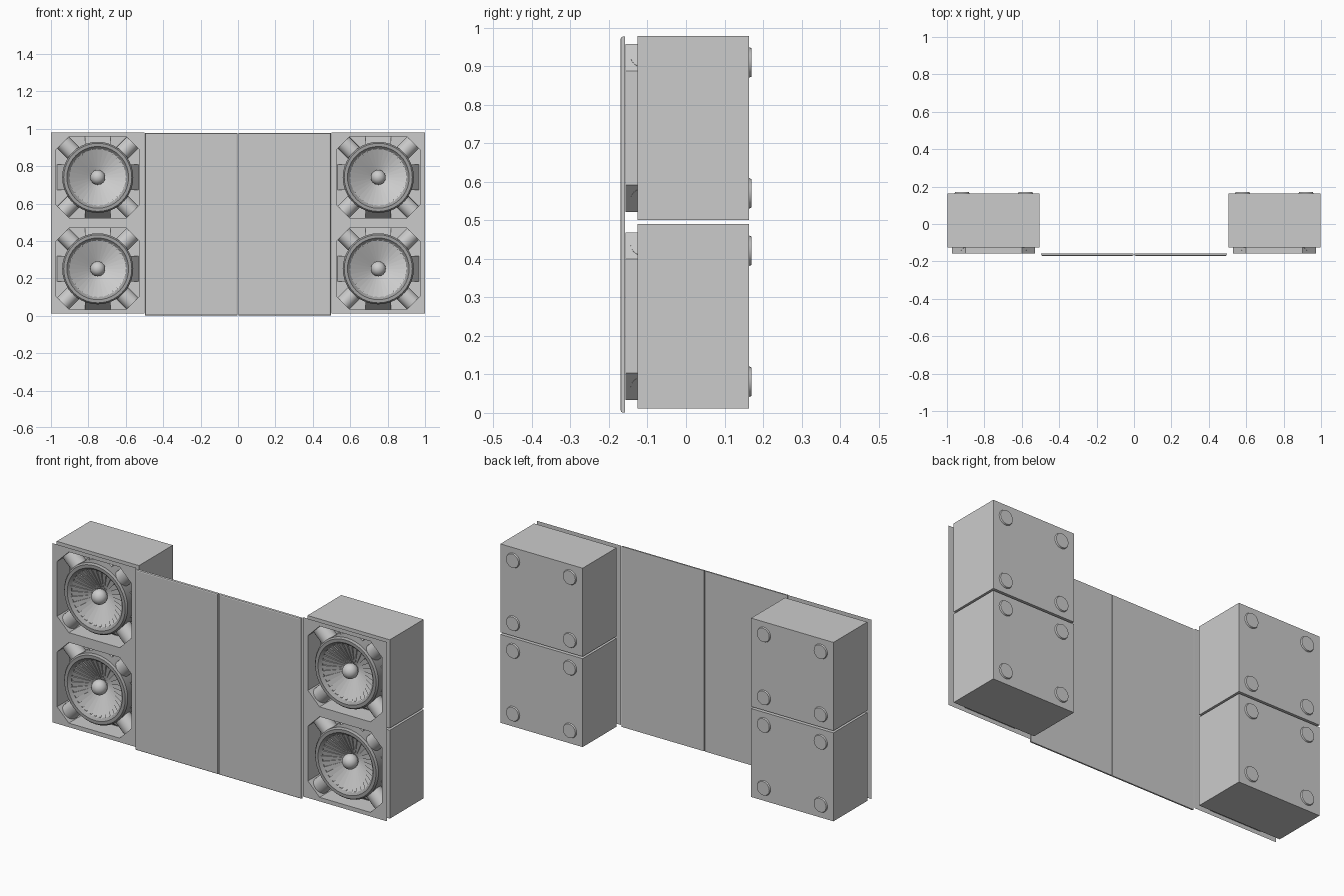
import bpy
import bmesh
from math import sin, cos, pi
from mathutils import Matrix, Vector

if "Cube" in bpy.data.objects:
    bpy.data.objects.remove(bpy.data.objects["Cube"], do_unlink=True)


def material(name, value):
    m = bpy.data.materials.new(name)
    m.use_nodes = True
    colour = (value, value, value, 1)
    m.diffuse_color = colour
    m.node_tree.nodes["Principled BSDF"].inputs["Base Color"].default_value = colour
    return m


GREY = material("plain grey", 0.6)
DARK = material("shadow grey", 0.36)

FRAME_Y, BOX_Y, BACK_Y, FLOOR_Y = -0.157, -0.126, 0.163, -0.05
HALF_X, HALF_Z, CHAMFER = 0.222, 0.218, 0.07


def finish(bm, name, loc=(0, 0, 0), mat=GREY, smooth=False, recalc=True):
    if recalc:
        bmesh.ops.recalc_face_normals(bm, faces=bm.faces)
    mesh = bpy.data.meshes.new(name)
    bm.to_mesh(mesh)
    bm.free()
    mesh.materials.append(mat)
    ob = bpy.data.objects.new(name, mesh)
    ob.location = loc
    bpy.context.collection.objects.link(ob)
    if smooth:
        bpy.ops.object.select_all(action='DESELECT')
        ob.select_set(True)
        bpy.context.view_layer.objects.active = ob
        bpy.ops.object.shade_smooth_by_angle(angle=0.6)
    return ob


def face_front(bm):
    bm.normal_update()
    for f in bm.faces:
        if f.normal.y > 0:
            f.normal_flip()


def octagon(bm, y):
    # two points per corner, going round the opening
    pts = []
    for sx, sz in ((1, 1), (-1, 1), (-1, -1), (1, -1)):
        a = (sx * HALF_X, y, sz * (HALF_Z - CHAMFER))
        b = (sx * (HALF_X - CHAMFER), y, sz * HALF_Z)
        pts += [a, b] if sx == sz else [b, a]
    return [bm.verts.new(p) for p in pts]


def rectangle(bm, x, y, top, bottom):
    return [bm.verts.new(p) for p in
            ((x, y, top), (-x, y, top), (-x, y, -bottom), (x, y, -bottom))]


def holed_face(bm, outer, hole):
    for k in range(4):
        n = (k + 1) % 4
        bm.faces.new((outer[k], hole[2 * k], hole[2 * k + 1]))
        bm.faces.new((outer[k], hole[2 * k + 1], hole[2 * n], outer[n]))


def bridge(bm, a, b):
    for k in range(len(a)):
        n = (k + 1) % len(a)
        bm.faces.new((a[k], a[n], b[n], b[k]))


def lathe(name, profile, loc, mat=GREY, n=40):
    # spin (radius, y) points round the y axis
    bm = bmesh.new()
    rings = [[bm.verts.new((r * cos(2 * pi * i / n), y, r * sin(2 * pi * i / n)))
              for i in range(n)] for r, y in profile]
    for a, b in zip(rings, rings[1:]):
        bridge(bm, a, b)
    return finish(bm, name, loc, mat, True)


def cabinet(tag, loc):
    bm = bmesh.new()
    front = rectangle(bm, 0.246, BOX_Y, 0.239, 0.239)
    back = rectangle(bm, 0.246, BACK_Y, 0.239, 0.239)
    rim, floor = octagon(bm, BOX_Y), octagon(bm, FLOOR_Y)
    holed_face(bm, front, rim)
    bridge(bm, front, back)
    bridge(bm, rim, floor)
    bm.faces.new(back)
    bm.faces.new(floor)
    finish(bm, tag + "_cabinet", loc)


def front_frame(tag, loc, top, bottom):
    # thin sheet round the opening
    bm = bmesh.new()
    holed_face(bm, rectangle(bm, 0.25, FRAME_Y, top, bottom), octagon(bm, FRAME_Y))
    face_front(bm)
    finish(bm, tag + "_front_frame", loc, recalc=False)
    # collar joining the sheet to the cabinet
    bm = bmesh.new()
    bridge(bm, octagon(bm, FRAME_Y), octagon(bm, BOX_Y))
    bm.normal_update()
    for f in bm.faces:
        if f.normal.dot(f.calc_center_median()) > 0:
            f.normal_flip()
    finish(bm, tag + "_collar", loc, recalc=False)


def pleated_cone(tag, loc, n=32):
    bm = bmesh.new()
    for i in range(n):
        a, b = 2 * pi * i / n, 2 * pi * (i + 1) / n

        def point(r, y, t):
            return bm.verts.new((r * cos(t), y, r * sin(t)))
        in_a, in_b = point(0.03, -0.085, a), point(0.03, -0.085, b)
        out_a, out_b = point(0.156, -0.143, a), point(0.156, -0.134, b)
        step = point(0.156, -0.143, b)
        bm.faces.new((in_a, out_a, out_b, in_b))
        bm.faces.new((in_b, out_b, step))
    face_front(bm)
    finish(bm, tag + "_cone", loc, recalc=False)


def braces(tag, loc):
    # four sloped wedges on the sides, four round posts on the diagonals
    bm = bmesh.new()
    for k in range(4):
        turn = Matrix.Rotation(k * pi / 2, 3, 'Y')
        ends = [[bm.verts.new(turn @ Vector((r, y, s))) for r, y in
                 ((0.155, -0.135), (0.217, FLOOR_Y), (0.155, FLOOR_Y))]
                for s in (-0.068, 0.068)]
        bridge(bm, *ends)
        for e in ends:
            bm.faces.new(e)
    finish(bm, tag + "_wedges", loc)
    bm = bmesh.new()
    for k in range(4):
        place = (Matrix.Rotation(pi / 4 + k * pi / 2, 4, 'Y')
                 @ Matrix.Translation((0.21, -0.1, 0)) @ Matrix.Rotation(pi / 2, 4, 'Y'))
        bmesh.ops.create_cone(bm, cap_ends=True, segments=20, radius1=0.044,
                              radius2=0.044, depth=0.105, matrix=place)
    finish(bm, tag + "_posts", loc, smooth=True)


def speaker(tag, x, z, top, bottom):
    loc = (x, 0, z)
    cabinet(tag, loc)
    front_frame(tag, loc, top, bottom)
    pleated_cone(tag, loc)
    braces(tag, loc)
    # raised surround
    lathe(tag + "_surround", [(0.19, FLOOR_Y), (0.19, -0.142), (0.182, -0.152),
                              (0.165, -0.152), (0.15, -0.137), (0.15, -0.125)], loc, DARK)
    # centre dome
    bm = bmesh.new()
    bmesh.ops.create_uvsphere(bm, u_segments=24, v_segments=12, radius=0.04)
    finish(bm, tag + "_dome", (x, -0.113, z), smooth=True)
    # round feet on the back
    for i, sx in enumerate((-1, 1)):
        for j, sz in enumerate((-1, 1)):
            bm = bmesh.new()
            bmesh.ops.create_cone(bm, cap_ends=True, segments=28, radius1=0.04, radius2=0.037,
                                  depth=0.007, matrix=Matrix.Rotation(-pi / 2, 4, 'X'))
            finish(bm, f"{tag}_foot_{i}{j}",
                   (x + sx * 0.17, BACK_Y + 0.0035, z + sz * 0.17), smooth=True)


for side, x in (("left", 0.75), ("right", -0.75)):
    speaker(side + "_upper", x, 0.74, 0.24, 0.245)
    speaker(side + "_lower", x, 0.251, 0.244, 0.24)

# centre panels
for side, x in (("left", 0.249), ("right", -0.249)):
    bm = bmesh.new()
    bmesh.ops.create_cube(bm, size=1)
    bmesh.ops.scale(bm, vec=(0.494, 0.012, 0.976), verts=bm.verts)
    edges = [e for e in bm.edges if all(v.co.y < 0 for v in e.verts)]
    bmesh.ops.bevel(bm, geom=edges, offset=0.006, segments=2, profile=0.5, affect='EDGES')
    finish(bm, side + "_centre_panel", (x, -0.164, 0.489))
